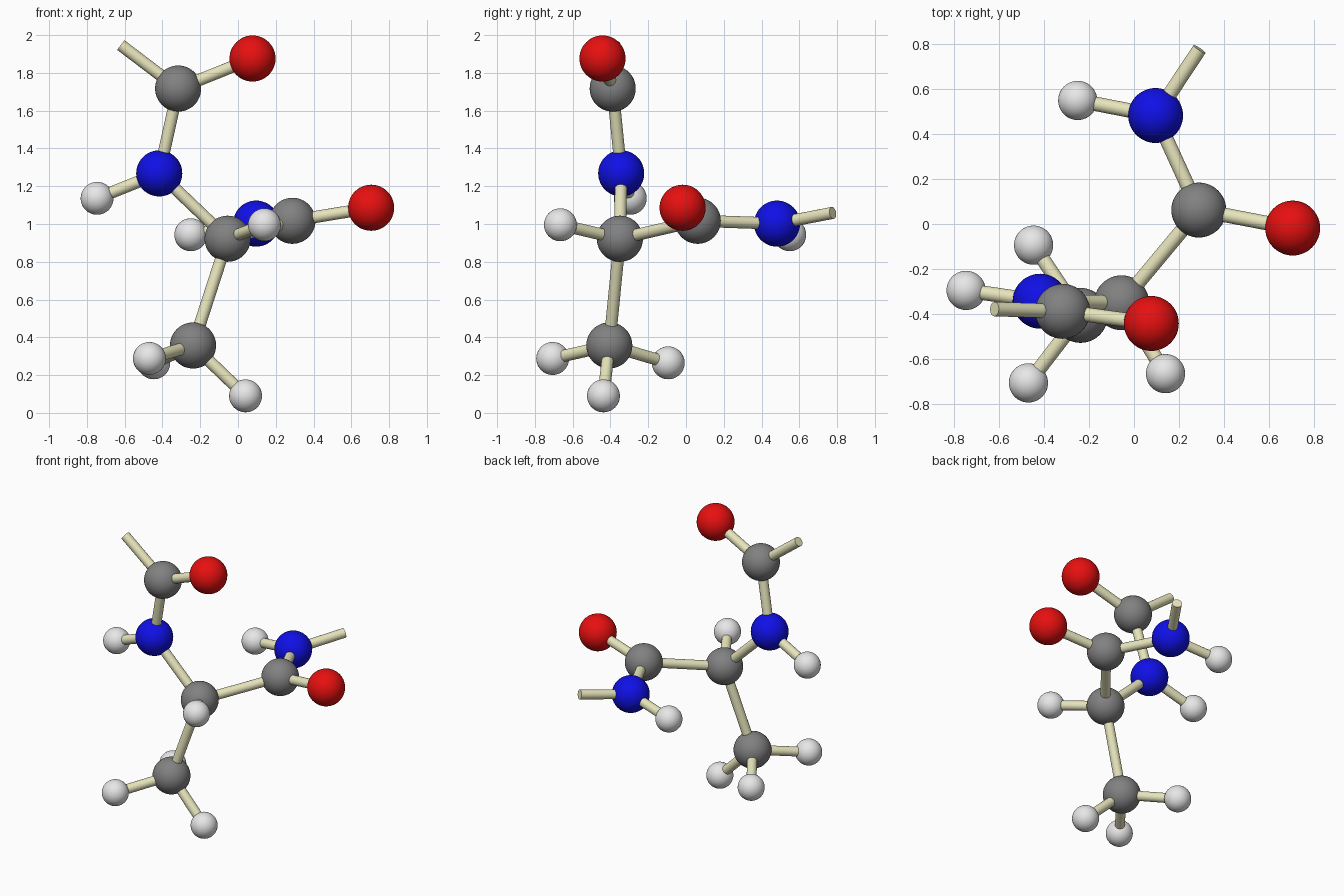
import bpy
from mathutils import Vector

cube = bpy.data.objects.get("Cube")
if cube:
    bpy.data.objects.remove(cube, do_unlink=True)


def make_material(name, colour):
    mat = bpy.data.materials.new(name)
    mat.use_nodes = True
    rgba = (*colour, 1.0)
    mat.diffuse_color = rgba
    mat.node_tree.nodes["Principled BSDF"].inputs["Base Color"].default_value = rgba
    return mat


GREY = make_material("carbon grey", (0.22, 0.22, 0.22))
RED = make_material("oxygen red", (0.8, 0.005, 0.005))
BLUE = make_material("nitrogen blue", (0.005, 0.005, 0.8))
WHITE = make_material("hydrogen white", (0.8, 0.8, 0.8))
CREAM = make_material("bond cream", (0.8, 0.78, 0.5))

LARGE, SMALL, BOND = 0.122, 0.087, 0.032


def finish(name, mat):
    obj = bpy.context.object
    obj.name = name
    obj.data.materials.append(mat)
    bpy.ops.object.shade_smooth_by_angle()
    return obj


def add_atom(name, mat, position):
    radius = SMALL if mat == WHITE else LARGE
    bpy.ops.mesh.primitive_uv_sphere_add(
        segments=48, ring_count=24, radius=radius, location=position)
    finish(name, mat)


def add_bond(name, start, end):
    start, end = Vector(start), Vector(end)
    axis = end - start
    bpy.ops.mesh.primitive_cylinder_add(
        vertices=24, radius=BOND, depth=axis.length, location=(start + end) / 2,
        rotation=axis.to_track_quat("Z", "Y").to_euler())
    finish(name, CREAM)


# Atoms: colour and centre
atoms = {
    "central_carbon": (GREY, (-0.055, -0.35, 0.922)),
    "central_hydrogen": (WHITE, (0.14, -0.665, 0.996)),
    "upper_nitrogen": (BLUE, (-0.417, -0.343, 1.268)),
    "upper_hydrogen": (WHITE, (-0.746, -0.295, 1.136)),
    "upper_carbon": (GREY, (-0.317, -0.388, 1.717)),
    "upper_oxygen": (RED, (0.077, -0.442, 1.876)),
    "side_carbon": (GREY, (0.288, 0.062, 1.017)),
    "side_oxygen": (RED, (0.705, -0.018, 1.086)),
    "side_nitrogen": (BLUE, (0.096, 0.482, 1.002)),
    "side_hydrogen": (WHITE, (-0.25, 0.549, 0.943)),
    "lower_carbon": (GREY, (-0.238, -0.406, 0.357)),
    "lower_hydrogen_front": (WHITE, (-0.469, -0.706, 0.288)),
    "lower_hydrogen_back": (WHITE, (-0.446, -0.094, 0.265)),
    "lower_hydrogen_bottom": (WHITE, (0.04, -0.437, 0.09)),
}
for name, (mat, position) in atoms.items():
    add_atom(name, mat, position)

# Bonds from each hub atom to its neighbours
links = {
    "central_carbon": ("central_hydrogen", "upper_nitrogen", "side_carbon", "lower_carbon"),
    "upper_nitrogen": ("upper_hydrogen", "upper_carbon"),
    "upper_carbon": ("upper_oxygen",),
    "side_carbon": ("side_oxygen", "side_nitrogen"),
    "side_nitrogen": ("side_hydrogen",),
    "lower_carbon": ("lower_hydrogen_front", "lower_hydrogen_back", "lower_hydrogen_bottom"),
}
for hub, neighbours in links.items():
    for other in neighbours:
        add_bond(f"bond_{hub}_to_{other}", atoms[hub][1], atoms[other][1])

# Open-ended bonds that continue the chain
add_bond("upper_open_bond", atoms["upper_carbon"][1], (-0.62, -0.378, 1.947))
add_bond("side_open_bond", atoms["side_nitrogen"][1], (0.291, 0.777, 1.059))
